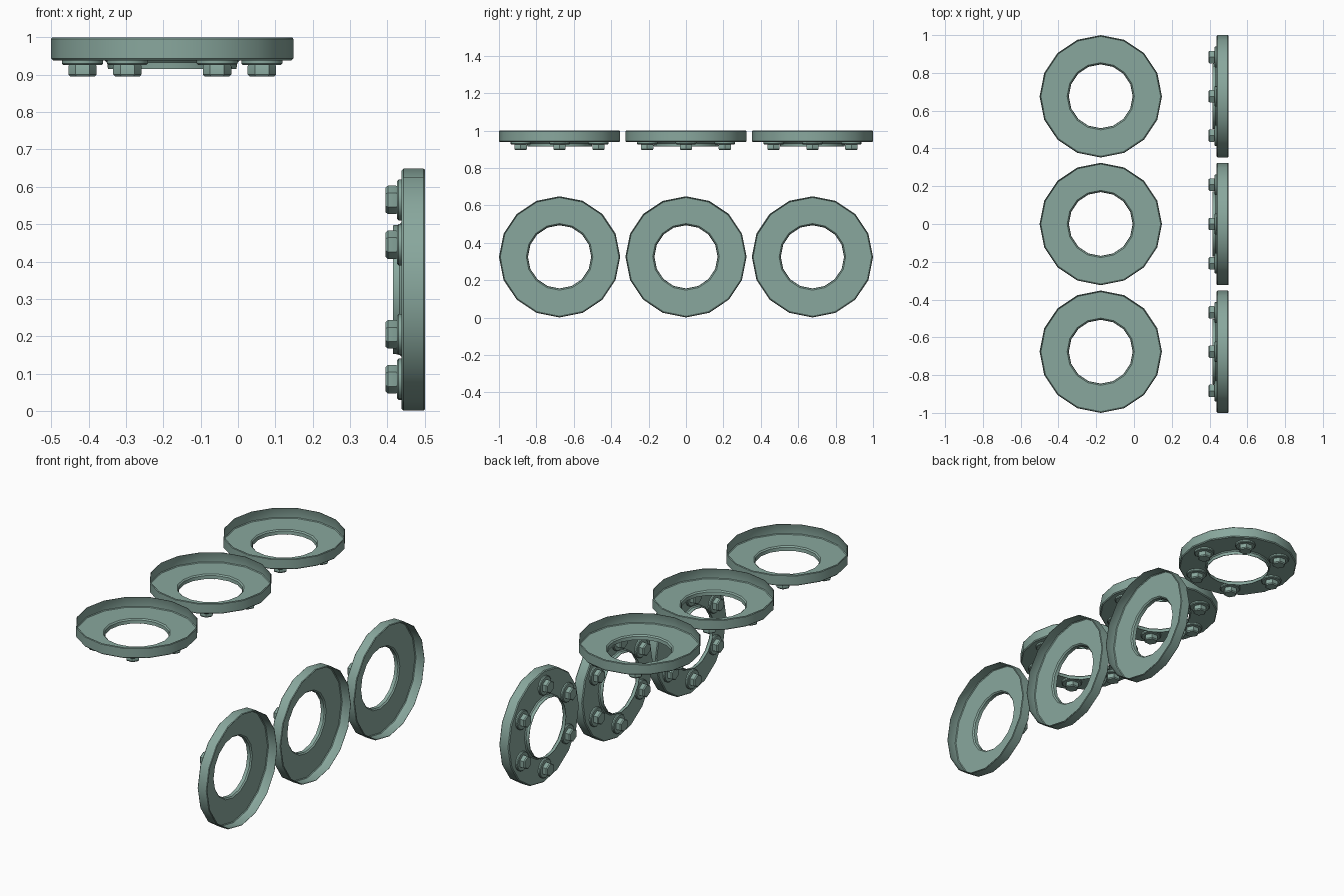
import bpy, bmesh
from math import cos, sin, pi, radians
from mathutils import Matrix

cube = bpy.data.objects.get("Cube")
if cube:
    bpy.data.objects.remove(cube, do_unlink=True)

# Single painted-metal colour
COLOUR = (0.25, 0.39, 0.34, 1)
paint = bpy.data.materials.new("grey_green_metal")
paint.use_nodes = True
paint.diffuse_color = COLOUR
paint.node_tree.nodes["Principled BSDF"].inputs["Base Color"].default_value = COLOUR


def lathe(bm, profile, sides, closed=False, x=0, y=0):
    """Revolve (radius, z) points about a vertical axis at x, y."""
    rings = [[bm.verts.new((x + r * cos(2 * pi * i / sides),
                            y + r * sin(2 * pi * i / sides), z))
              for i in range(sides)] for r, z in profile]
    pairs = list(zip(rings, rings[1:]))
    if closed:
        pairs.append((rings[-1], rings[0]))
    for a, b in pairs:
        for i in range(sides):
            j = (i + 1) % sides
            bm.faces.new((a[i], a[j], b[j], b[i]))
    if not closed:
        bm.faces.new(rings[0])
        bm.faces.new(rings[-1])


def finish(bm, name):
    """Fix normals, smooth with sharp corners, and return the mesh."""
    bmesh.ops.recalc_face_normals(bm, faces=bm.faces)
    for f in bm.faces:
        f.smooth = True
    for e in bm.edges:
        e.smooth = e.calc_face_angle(0) < radians(30)
    mesh = bpy.data.meshes.new(name)
    bm.to_mesh(mesh)
    bm.free()
    mesh.materials.append(paint)
    return mesh


# Dished ring: thin outer wall, flat floor, lip turned down around the hole
bm = bmesh.new()
lathe(bm, [(0.324, -0.004), (0.324, -0.057), (0.319, -0.062),
           (0.18, -0.062), (0.174, -0.068), (0.172, -0.085),
           (0.169, -0.085), (0.171, -0.066), (0.178, -0.059),
           (0.317, -0.059), (0.321, -0.055), (0.321, -0.004),
           (0.319, 0), (0.321, 0)], 16, closed=True)
ring = finish(bm, "ring")

# Six washers and six hexagonal bolt heads under the floor
centres = [(0.24 * cos(k * pi / 3), 0.24 * sin(k * pi / 3)) for k in range(6)]
bm = bmesh.new()
for x, y in centres:
    lathe(bm, [(0.055, -0.06), (0.055, -0.07), (0.051, -0.074)], 16, x=x, y=y)
washers = finish(bm, "washers")

bm = bmesh.new()
for x, y in centres:
    lathe(bm, [(0.035, -0.072), (0.038, -0.077), (0.038, -0.099),
               (0.033, -0.105)], 6, x=x, y=y)
bolts = finish(bm, "bolt_heads")

# Three flat rings above on one side, three upright rings on the other
for spot, y in (("front", -0.676), ("middle", 0), ("back", 0.676)):
    poses = {
        "flat": Matrix.Translation((-0.176, y, 1)),
        "upright": Matrix.Translation((0.5, y, 0.325)) @ Matrix.Rotation(pi / 2, 4, 'Y'),
    }
    for pose, matrix in poses.items():
        for mesh in (ring, washers, bolts):
            ob = bpy.data.objects.new(f"{spot}_{pose}_{mesh.name}", mesh)
            ob.matrix_world = matrix
            bpy.context.collection.objects.link(ob)
